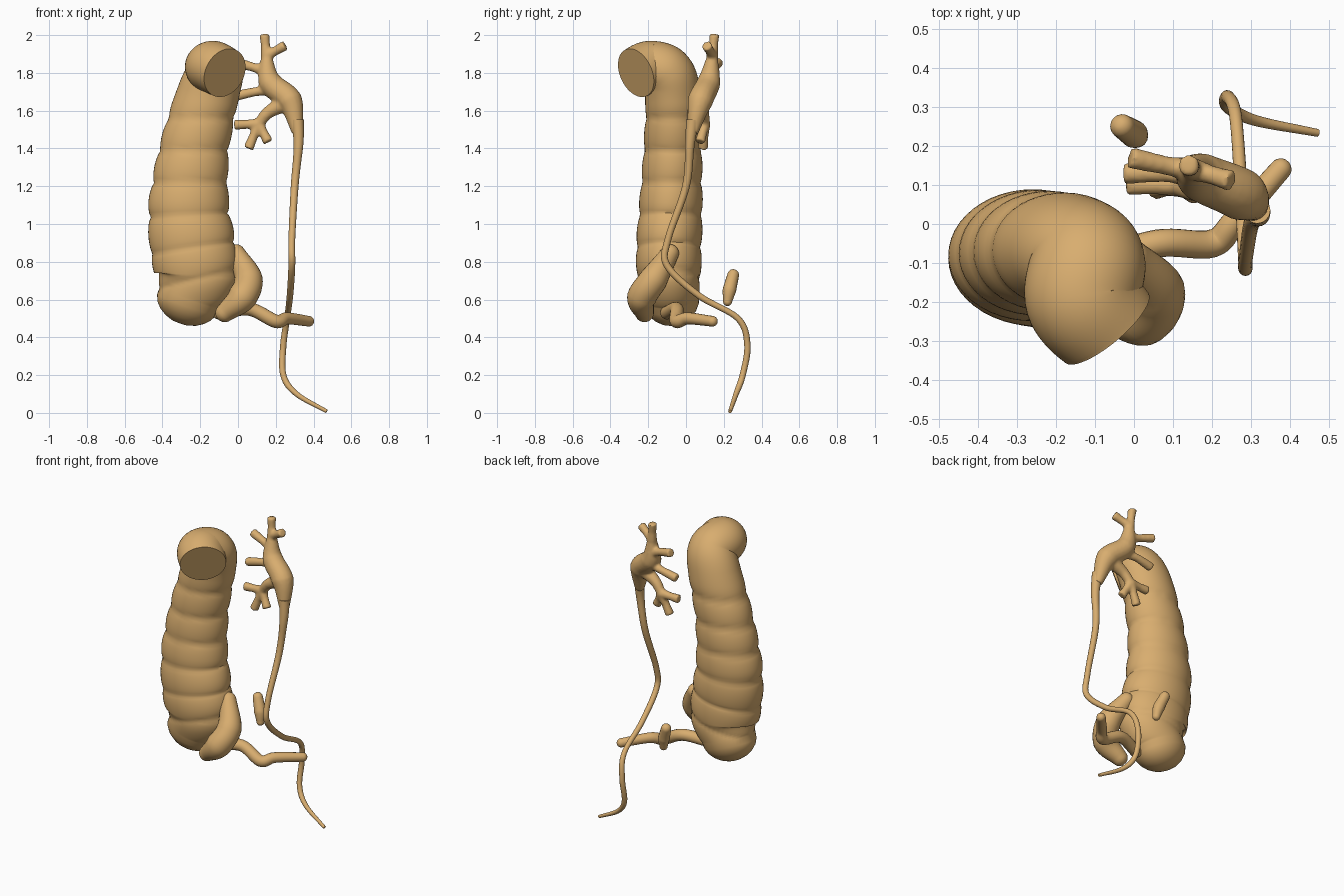
import bpy, bmesh, math
from mathutils import Vector

cube = bpy.data.objects.get("Cube")
if cube:
    bpy.data.objects.remove(cube, do_unlink=True)

tissue = bpy.data.materials.new("warm tan tissue")
tissue.use_nodes = True
tissue.diffuse_color = (.69, .42, .16, 1)
shader = next(node for node in tissue.node_tree.nodes if node.type == 'BSDF_PRINCIPLED')
shader.inputs["Base Color"].default_value = tissue.diffuse_color


def smooth_path(points, steps):
    """Catmull-Rom curve through the points."""
    knots = [Vector(point) for point in points]
    knots = [knots[0] * 2 - knots[1]] + knots + [knots[-1] * 2 - knots[-2]]
    path = []
    for a, b, c, d in zip(knots, knots[1:], knots[2:], knots[3:]):
        for step in range(steps):
            t = step / steps
            path.append(b + ((c - a) * t + (a * 2 - b * 5 + c * 4 - d) * t ** 2
                             + (b * 3 - a - c * 3 + d) * t ** 3) / 2)
    return path + [knots[-2]]


def spread(values, t):
    """Blend evenly spaced values, with t running from start to end."""
    position = t * (len(values) - 1)
    index = min(int(position), len(values) - 2)
    return values[index] + (values[index + 1] - values[index]) * (position - index)


def round_section(radius):
    return radius, radius


def plain(centre, offset):
    return offset


def sweep(bm, points, radii, sides, steps, domes, section, shape):
    """Sweep a cross-section along a path, with optional domed ends."""
    path = smooth_path(points, steps)
    last = len(path) - 1
    stations = []
    for i, centre in enumerate(path):
        along = (path[min(i + 1, last)] - path[max(i - 1, 0)]).normalized()
        stations.append((centre, along, section(spread(radii, i / last))))

    def dome(station, direction):
        centre, along, (wide, deep) = station
        angles = [math.pi / 2 * k / 6 for k in range(1, 6)]
        return [(centre + along * direction * min(wide, deep) * math.sin(angle), along,
                 (wide * math.cos(angle), deep * math.cos(angle))) for angle in angles]

    start = dome(stations[0], -1)[::-1] if domes[0] else []
    end = dome(stations[-1], 1) if domes[1] else []
    stations = start + stations + end

    side = Vector((1, 0, 0))
    if abs(stations[0][1].x) > .8:
        side = Vector((0, 1, 0))
    rings = []
    for centre, along, (wide, deep) in stations:
        side = (side - along * side.dot(along)).normalized()
        up = along.cross(side)
        ring = []
        for k in range(sides):
            angle = math.tau * k / sides
            offset = side * wide * math.cos(angle) + up * deep * math.sin(angle)
            ring.append(bm.verts.new(centre + shape(centre, offset)))
        rings.append(ring)
    for low, high in zip(rings, rings[1:]):
        for k in range(sides):
            bm.faces.new((low[k - 1], low[k], high[k], high[k - 1]))
    bm.faces.new(rings[0])
    bm.faces.new(rings[-1])


def make(name, tubes, sides=16, steps=8, domes=(True, True),
         section=round_section, shape=plain):
    """Build one object from (path, radii) tubes."""
    bm = bmesh.new()
    for points, radii in tubes:
        sweep(bm, points, radii, sides, steps, domes, section, shape)
    bmesh.ops.recalc_face_normals(bm, faces=bm.faces)
    mesh = bpy.data.meshes.new(name)
    bm.to_mesh(mesh)
    bm.free()
    mesh.materials.append(tissue)
    obj = bpy.data.objects.new(name, mesh)
    bpy.context.collection.objects.link(obj)
    bpy.ops.object.select_all(action='DESELECT')
    obj.select_set(True)
    bpy.context.view_layer.objects.active = obj
    bpy.ops.object.shade_smooth_by_angle(angle=math.radians(50))
    return obj


# Large intestine: pouched tube, bent forward at the top and cut flat
def flattened(radius):
    return radius, .07 + .45 * radius


def pouched(centre, offset):
    point = centre + offset
    tilt = max(0, 1.15 - point.z) / 2
    first, spacing = .71, .17
    height = (point.z - tilt * (point.x + .22) - first) / spacing
    height = min(max(height, -.5), 5.5)
    return offset * (.94 + .09 * abs(math.sin(math.pi * height)) ** .5)


colon_path = [(-.26, -.08, .61), (-.22, -.09, .73), (-.24, -.09, .88), (-.26, -.08, 1.1),
              (-.23, -.07, 1.4), (-.16, -.07, 1.68), (-.12, -.1, 1.8),
              (-.13, -.19, 1.83), (-.07, -.265, 1.8)]
make("large_intestine", [(colon_path, (.17, .215, .225, .21, .18, .16, .145, .145, .135))],
     sides=48, steps=14, domes=(True, False), section=flattened, shape=pouched)

# Last loop of the small intestine, hugging the lowest pouch
loop_path = [(-.01, -.085, .845), (.055, -.17, .71), (.02, -.235, .61), (-.07, -.22, .53)]
make("small_intestine_loop", [(loop_path, (.048, .075, .078, .05))], sides=24)

# Worm-like appendix
appendix_path = [(-.1, -.1, .53), (.06, -.05, .55), (.2, -.05, .485),
                 (.26, .01, .5), (.375, .14, .485)]
make("appendix", [(appendix_path, (.036, .036, .028))])

# Small separate lobe behind the lowest pouch
make("rear_lobe", [([(.01, .22, .59), (0, .23, .65), (-.03, .25, .73)], (.024, .036, .031))])

# Kidney collecting funnel with its branches, fused into one skin
twig = (.03, .024, .028)
top_fork = (.15, .14, 1.89)
low_fork = (.11, .1, 1.53)
funnel = [
    ([(.315, .035, 1.48), (.275, .075, 1.65), (.17, .12, 1.75), top_fork],
     (.028, .068, .063, .028)),
    ([top_fork, (.14, .15, 2.005)], twig),
    ([top_fork, (.25, .11, 1.945)], twig),
    ([(.14, .14, 1.81), (.08, .15, 1.83), (-.01, .17, 1.855)], twig),
    ([(.18, .11, 1.71), (.09, .13, 1.7), (-.025, .13, 1.675)], twig),
    ([(.25, .08, 1.64), (.16, .09, 1.59), low_fork], (.045, .033, .028)),
    ([low_fork, (-.02, .1, 1.525)], twig),
    ([low_fork, (.055, .09, 1.4)], twig),
    ([low_fork, (.16, .075, 1.435)], twig)]
pelvis = make("kidney_funnel", funnel, domes=(False, False))
fuse = pelvis.modifiers.new("fuse", 'REMESH')
fuse.mode = 'VOXEL'
fuse.voxel_size = .008
fuse.use_smooth_shade = True
soften = pelvis.modifiers.new("soften", 'SMOOTH')
soften.iterations = 6

# Long thin drainage duct
ureter_path = [(.315, .035, 1.55), (.32, .02, 1.42), (.3, 0, 1.2), (.285, -.095, .92),
               (.285, -.1, .78), (.275, .07, .62), (.26, .275, .5), (.24, .325, .36),
               (.24, .3, .2), (.31, .265, .1), (.47, .233, .008)]
make("ureter", [(ureter_path, (.034, .022, .018, .018, .016, .017, .016, .01))],
     domes=(False, False))
